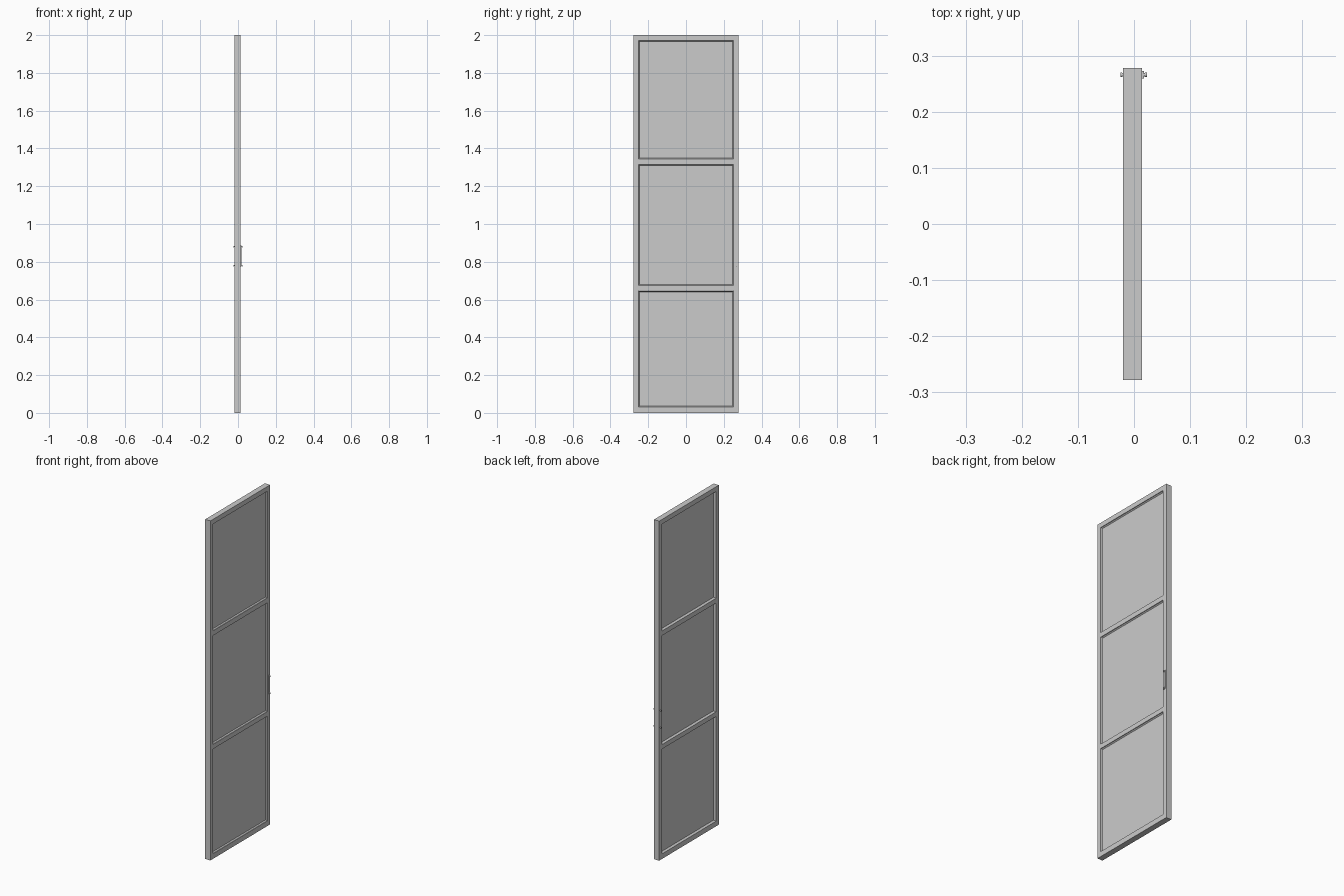
import bpy, bmesh, math

if "Cube" in bpy.data.objects:
    bpy.data.objects.remove(bpy.data.objects["Cube"])

X0, X1 = -0.0195, 0.0145      # door faces
W, H = 0.278, 2.0             # half width, height
IN = 0.252                    # inner edge of the stiles
RAILS = [(0.0, 0.03), (0.647, 0.674), (1.315, 1.343), (1.972, H)]


def finish(name, bm):
    bmesh.ops.recalc_face_normals(bm, faces=bm.faces)
    me = bpy.data.meshes.new(name)
    bm.to_mesh(me)
    bm.free()
    ob = bpy.data.objects.new(name, me)
    bpy.context.collection.objects.link(ob)
    return ob


def box(name, x0, x1, y0, y1, z0, z1):
    bm = bmesh.new()
    bmesh.ops.create_cube(bm, size=1)
    for v in bm.verts:
        v.co = ((x0 + x1) / 2 + v.co.x * (x1 - x0),
                (y0 + y1) / 2 + v.co.y * (y1 - y0),
                (z0 + z1) / 2 + v.co.z * (z1 - z0))
    return finish(name, bm)


def panel(name, z0, z1):
    # flat panel surrounded by a sloped bead on both faces
    bm = bmesh.new()
    rings = []
    for x, d in [(-0.008, 0.006), (X0 + 0.003, 0.001), (X1 - 0.002, 0.001), (0.006, 0.006)]:
        y = IN - d
        rings.append([bm.verts.new((x, a, b)) for a, b in
                      [(-y, z0 + d), (y, z0 + d), (y, z1 - d), (-y, z1 - d)]])
    for a, b in zip(rings, rings[1:]):
        for i in range(4):
            j = (i + 1) % 4
            bm.faces.new((a[i], a[j], b[j], b[i]))
    bm.faces.new(rings[0])
    bm.faces.new(rings[-1])
    return finish(name, bm)


def stud(name, x0, x1, r, z):
    bpy.ops.mesh.primitive_cylinder_add(vertices=16, radius=r, depth=abs(x1 - x0),
                                        location=((x0 + x1) / 2, 0.266, z),
                                        rotation=(0, math.pi / 2, 0))
    bpy.context.object.name = name
    bpy.ops.object.shade_smooth_by_angle()


# frame
box("left_stile", X0, X1, -W, -IN, 0, H)
box("right_stile", X0, X1, IN, W, 0, H)
for i, (a, b) in enumerate(RAILS):
    box(f"rail_{i + 1}", X0, X1, -IN, IN, a, b)

# panels between the rails
for i in range(3):
    panel(f"panel_{i + 1}", RAILS[i][1], RAILS[i + 1][0])

# thin handle plate and fixing studs on both faces
box("handle_plate", X1, 0.018, 0.259, 0.273, 0.775, 0.885)
for z in (0.78, 0.88):
    stud("back_stud", X0, -0.0215, 0.003, z)
    stud("back_stud_head", -0.0215, -0.0245, 0.004, z)
    stud("front_stud", X1, 0.020, 0.003, z)
    stud("front_stud_head", 0.020, 0.0235, 0.004, z)
